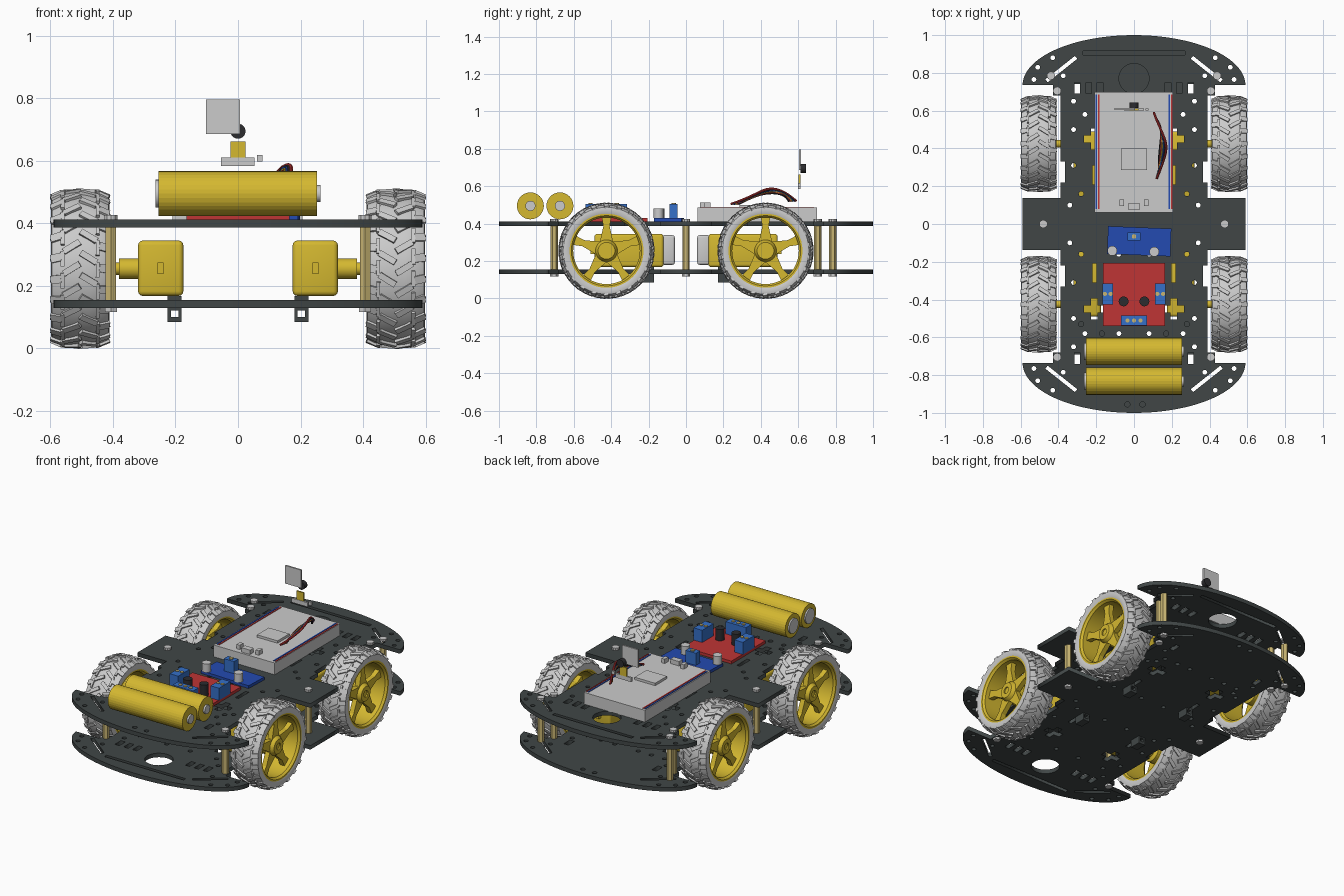
import bpy, bmesh, math
from mathutils import Matrix, Vector

cube = bpy.data.objects.get("Cube")
if cube:
    bpy.data.objects.remove(cube, do_unlink=True)


def material(name, *rgb):
    m = bpy.data.materials.new(name)
    m.use_nodes = True
    m.diffuse_color = (*rgb, 1)
    m.node_tree.nodes["Principled BSDF"].inputs["Base Color"].default_value = (*rgb, 1)
    return m


DARK = material("dark plate", .052, .062, .062)
GREY = material("light grey", .6, .6, .6)
YELLOW = material("yellow", .66, .48, .03)
BRASS = material("brass", .58, .46, .17)
RED = material("red", .52, .035, .035)
BLUE = material("circuit blue", .017, .07, .44)
SKY = material("terminal blue", .035, .16, .58)
BLACK = material("black", .025, .025, .028)


def add(name, mesh, mat, smooth=False):
    ob = bpy.data.objects.new(name, mesh)
    bpy.context.collection.objects.link(ob)
    mesh.materials.clear()
    mesh.materials.append(mat)
    if smooth:
        bpy.ops.object.select_all(action='DESELECT')
        ob.select_set(True)
        bpy.context.view_layer.objects.active = ob
        bpy.ops.object.shade_smooth_by_angle(angle=math.radians(35))
    return ob


def from_bm(name, bm, mat, smooth=False):
    bmesh.ops.recalc_face_normals(bm, faces=bm.faces)
    mesh = bpy.data.meshes.new(name)
    bm.to_mesh(mesh)
    bm.free()
    return add(name, mesh, mat, smooth)


def box(name, mat, x, y, z, bevel=0, turn=0):
    """Box from (low, high) pairs, turned about its own centre."""
    size = [b - a for a, b in (x, y, z)]
    bm = bmesh.new()
    bmesh.ops.create_cube(bm, size=1, matrix=Matrix.Diagonal((*size, 1)))
    if bevel:
        bmesh.ops.bevel(bm, geom=bm.edges[:], offset=bevel, segments=3, profile=.5, affect='EDGES')
    ob = from_bm(name, bm, mat, bool(bevel))
    ob.location = [(a + b) / 2 for a, b in (x, y, z)]
    ob.rotation_euler.z = turn
    return ob


def rod(name, mat, start, end, r, sides=24, smooth=True):
    start, end = Vector(start), Vector(end)
    bm = bmesh.new()
    bmesh.ops.create_cone(bm, cap_ends=True, segments=sides, radius1=r, radius2=r,
                          depth=(end - start).length)
    ob = from_bm(name, bm, mat, smooth)
    ob.location = (start + end) / 2
    ob.rotation_euler = (end - start).to_track_quat('Z', 'Y').to_euler()
    return ob


def lathe(name, mat, profile, sides=48):
    """Closed (x, radius) profile turned about the x axis."""
    bm = bmesh.new()
    rings = [[bm.verts.new((x, r * math.cos(a), r * math.sin(a))) for x, r in profile]
             for a in (math.tau * i / sides for i in range(sides))]
    n = len(profile)
    for i in range(sides):
        a, b = rings[i - 1], rings[i]
        for j in range(n):
            bm.faces.new((a[j - 1], a[j], b[j], b[j - 1]))
    return from_bm(name, bm, mat, True)


def curve_mesh(name, mat, splines, cyclic, smooth=False, **settings):
    cu = bpy.data.curves.new(name, 'CURVE')
    for key, value in settings.items():
        setattr(cu, key, value)
    for pts in splines:
        s = cu.splines.new('POLY' if cyclic else 'NURBS')
        s.points.add(len(pts) - 1)
        for p, co in zip(s.points, pts):
            p.co = (*co, 1) if len(co) == 3 else (*co, 0, 1)
        s.use_cyclic_u = cyclic
        if not cyclic:
            s.use_endpoint_u = True
            s.order_u = 4
    tmp = bpy.data.objects.new(name, cu)
    bpy.context.collection.objects.link(tmp)
    dg = bpy.context.evaluated_depsgraph_get()
    mesh = bpy.data.meshes.new_from_object(tmp.evaluated_get(dg))
    bpy.data.objects.remove(tmp, do_unlink=True)
    return add(name, mesh, mat, smooth)


# Chassis plates: one outline with its cut-outs
def disc(x, y, r, n=12):
    return [(x + r * math.cos(math.tau * i / n), y + r * math.sin(math.tau * i / n)) for i in range(n)]


def slot(x, y, w, h, turn=0):
    c, s = math.cos(turn), math.sin(turn)
    return [(x + a * w * c - b * h * s, y + a * w * s + b * h * c)
            for a, b in ((-.5, -.5), (.5, -.5), (.5, .5), (-.5, .5))]


def cross(x, y, a, b):
    q = [(a, b), (b, b), (b, a)]
    ring = q + [(-u, v) for u, v in q[::-1]] + [(-u, -v) for u, v in q] + [(u, -v) for u, v in q[::-1]]
    return [(x + u, y + v) for u, v in ring]


arc = [math.radians(88 - 4 * i) for i in range(23)]
quarter = [(.59 * math.cos(t), .735 + .265 * math.sin(t)) for t in arc]
quarter += [(.43, .735), (.43, .68), (.39, .68), (.39, .33), (.365, .33),
            (.365, .22), (.39, .22), (.39, .137), (.59, .137)]
outline = (quarter + [(x, -y) for x, y in quarter[::-1]] + [(-x, -y) for x, y in quarter]
           + [(-x, y) for x, y in quarter[::-1]])
cuts = [disc(0, .77, .08, 32), slot(0, .905, .54, .022), disc(-.035, -.955, .014), disc(.045, -.955, .014)]
for s in (-1, 1):
    cuts += [slot(s * x, .72, .03, .06) for x in (.18, .24, .3)]
    cuts += [slot(s * .3, -.71, .03, .06), disc(s * .28, -.53, .014), disc(s * .17, -.58, .014)]
    for e in (-1, 1):
        cuts += [slot(s * .385, e * .82, .2, .02, -s * e * .67),
                 cross(s * .21, e * .45, .055, .018), slot(s * .21, e * .26, .022, .1)]
        cuts += [disc(s * x, e * y, .013) for x, y in
                 ((.51, .83), (.43, .88), (.375, .785), (.53, .765), (.32, .65), (.32, .31),
                  (.34, .1), (.26, .58), (.32, .5), (.28, .16), (.08, .58), (.08, .16))]
for name, z, turn in (("upper_plate", .4, 0), ("lower_plate", .142, math.pi)):
    plate = curve_mesh(name, DARK, [outline] + cuts, True, dimensions='2D', fill_mode='BOTH', extrude=.0125)
    plate.location.z = z
    plate.rotation_euler.z = turn

# Standoffs with screw heads
for s in (-1, 1):
    for x, y in ((.407, -.705), (.407, .705), (.44, .785), (.48, 0)):
        rod("standoff", BRASS, (s * x, y, .154), (s * x, y, .388), .02, 6, False)
        rod("screw_head", GREY, (s * x, y, .412), (s * x, y, .426), .022, 10)
        rod("nut", GREY, (s * x, y, .117), (s * x, y, .13), .022, 6, False)

# Wheel parts, built once around the x axis with the outer face at +x
half = [(.087, .195), (.094, .215), (.09, .232), (.066, .243), (.03, .247)]
tire = lathe("tire", GREY, half + [(-x, r) for x, r in half[::-1]])
bm = bmesh.new()
STEPS = 22
for i in range(STEPS):
    for s in (-1, 1):
        for x, r, length, width, turn, phase in ((.027, .248, .06, .02, .55, 0), (.056, .2455, .012, .05, 0, .45),
                                                 (.076, .239, .036, .026, .15, .5)):
            spin = Matrix.Rotation(math.tau * (i + phase + (.5 if s > 0 else 0)) / STEPS, 4, 'X')
            tilt = Matrix.Rotation(s * (.4 if x > .06 else .08), 4, 'Y')
            bmesh.ops.create_cube(bm, size=1, matrix=spin @ Matrix.Translation((s * x, 0, r)) @ tilt
                                  @ Matrix.Rotation(s * turn, 4, 'Z') @ Matrix.Diagonal((length, width, .013, 1)))
tread = from_bm("tread_blocks", bm, GREY)
rim = lathe("rim", YELLOW, [(.088, .203), (.088, .188), (.075, .178), (-.075, .178), (-.088, .188), (-.088, .203)])
hub = lathe("hub", YELLOW, [(.07, .02), (.07, .045), (.045, .062), (-.02, .062), (-.03, .04), (-.09, .04), (-.09, .02)], 32)
hub_cap = rod("axle_end", YELLOW, (.03, 0, 0), (.062, 0, 0), .021, 16)
bm = bmesh.new()
for i in range(5):
    spin = Matrix.Rotation(math.tau * i / 5, 4, 'X')
    loops = [[bm.verts.new(spin @ Vector((x + dx, y, r))) for y, r in
              ((-.036, .045), (.036, .045), (.017, .13), (.026, .183), (-.026, .183), (-.017, .13))]
             for x, dx in ((.02, 0), (.02, .03))]
    bm.faces.new(loops[0])
    bm.faces.new(loops[1])
    for j in range(6):
        bm.faces.new((loops[0][j - 1], loops[0][j], loops[1][j], loops[1][j - 1]))
spokes = from_bm("spokes", bm, YELLOW)
parts = [tire, tread, rim, hub, hub_cap, spokes]
for s in (-1, 1):
    for e in (-1, 1):
        for part in parts:
            ob = part.copy()
            bpy.context.collection.objects.link(ob)
            ob.matrix_world = (Matrix.Translation((s * .505, e * .425, .255))
                               @ Matrix.Rotation(0 if s > 0 else math.pi, 4, 'Z') @ part.matrix_basis)
for part in parts:
    bpy.data.objects.remove(part, do_unlink=True)


# Gear motors, shafts and mounting brackets
def span(sign, a, b):
    return tuple(sorted((sign * a, sign * b)))


for s in (-1, 1):
    for e in (-1, 1):
        box("gearbox", YELLOW, span(s, .175, .32), span(e, .12, .49), (.168, .345), .015)
        box("gearbox_tab", YELLOW, span(s, .238, .257), span(e, .48, .51), (.238, .275))
        box("motor_can", GREY, span(s, .183, .312), span(e, .06, .13), (.18, .338), .012)
        rod("motor_shaft", YELLOW, (s * .31, e * .425, .255), (s * .38, e * .425, .255), .033)
        rod("axle", YELLOW, (s * .37, e * .425, .255), (s * .53, e * .425, .255), .02)
        for a, b in ((.18, .19), (.215, .225)):
            box("bracket_side", DARK, span(s, a, b), span(e, .172, .24), (.085, .168))
        box("bracket_web", DARK, span(s, .18, .225), span(e, .172, .24), (.085, .1))
        box("bracket_top", DARK, span(s, .18, .225), span(e, .172, .24), (.122, .168))

# Battery cells
for y in (-.832, -.674):
    rod("battery", YELLOW, (-.255, y, .495), (.253, y, .495), .072, 32, False)
    rod("battery_plus", GREY, (.25, y, .495), (.264, y, .495), .027)
    rod("battery_minus", GREY, (-.264, y, .495), (-.25, y, .495), .045)

# Breadboard with rails, chip and small parts
box("breadboard", GREY, (-.21, .207), (.062, .7), (.412, .485))
for x, mat in ((-.2, BLUE), (-.187, RED), (.187, BLUE), (.2, RED)):
    box("power_rail", mat, (x - .004, x + .004), (.08, .685), (.484, .488))
box("chip", GREY, (-.07, .07), (.285, .4), (.484, .5))
for x, y, w in ((-.065, .11, .011), (.065, .11, .011), (0, .09, .03)):
    box("small_part", GREY, (x - w, x + w), (y - .015, y + .02), (.484, .512))

# Jumper wires
for i, mat in enumerate((RED, BLACK, BLUE, YELLOW, RED, BLACK)):
    d = i * .008
    path = [(.105 + d / 3, .59 - d, .52), (.125 + d / 2, .53, .575 - d / 3), (.185 - d, .43, .61 - d),
            (.17 - d, .36, .545), (.12 + d / 3, .24 + d, .505)]
    curve_mesh("jumper_wire", mat, [path], False, True, dimensions='3D', bevel_depth=.006, bevel_resolution=2)

# Camera board and its stand
box("camera_board", GREY, (-.102, .006), (.604, .614), (.686, .797))
rod("camera_lens", BLACK, (0, .613, .695), (0, .642, .695), .024)
box("camera_connector", YELLOW, (-.024, .024), (.602, .612), (.608, .662))
box("camera_foot", GREY, (-.054, .053), (.6, .612), (.584, .61))
box("camera_pin", GREY, (.06, .078), (.6, .612), (.598, .618))

# Blue converter board
box("converter_board", BLUE, (-.14, .195), (-.165, -.018), (.412, .43), turn=-.04)
box("trimmer", SKY, (-.035, .035), (-.088, -.046), (.43, .505))
rod("trimmer_screw", BRASS, (0, -.066, .504), (0, -.066, .51), .012)
for x, y in ((-.115, -.142), (.107, -.147)):
    rod("converter_capacitor", GREY, (x, y, .43), (x, y, .482), .026)

# Red motor driver board
box("driver_board", RED, (-.165, .165), (-.54, -.207), (.412, .43))
terminals = [((-.168, -.11), (-.425, -.315)), ((.11, .168), (-.425, -.315)), ((-.07, .07), (-.537, -.485))]
for x, y in terminals:
    box("screw_terminal", SKY, x, y, (.43, .505))
    cx, cy = sum(x) / 2, sum(y) / 2
    for k in ((-.035, 0, .035) if cy < -.45 else (-.015, .015)):
        rod("terminal_screw", BRASS, (cx + k, cy, .504), (cx + k, cy, .509), .011, 12)
for x in (-.055, .055):
    rod("driver_capacitor", BLACK, (x, -.41, .43), (x, -.41, .5), .026)
